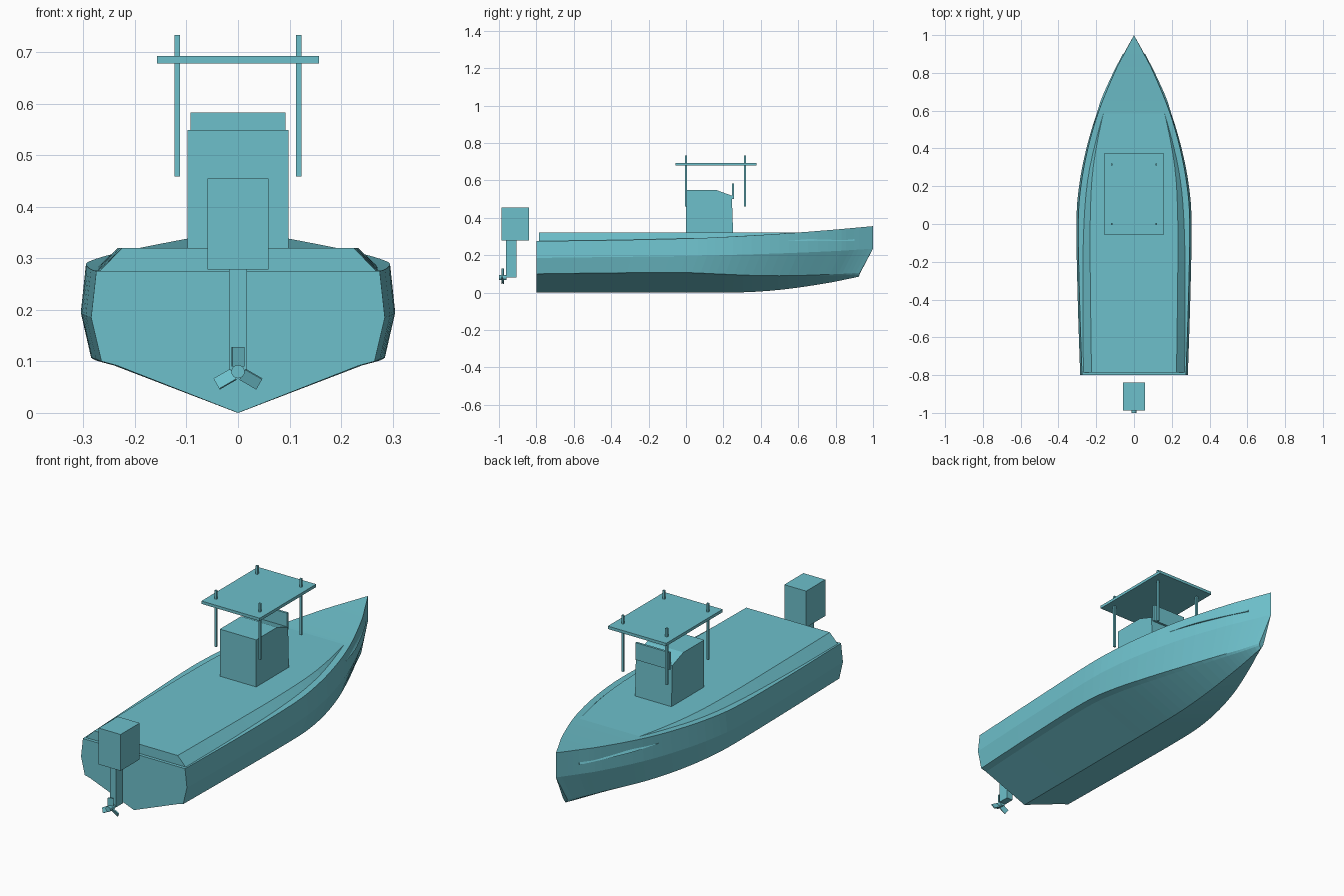
import bpy, bmesh
from math import radians
from mathutils import Matrix, Vector

if "Cube" in bpy.data.objects:
    bpy.data.objects.remove(bpy.data.objects["Cube"], do_unlink=True)

TEAL = (0.155, 0.53, 0.60, 1.0)
paint = bpy.data.materials.new("teal_paint")
paint.use_nodes = True
paint.diffuse_color = TEAL
paint.node_tree.nodes["Principled BSDF"].inputs["Base Color"].default_value = TEAL


def finish(name, bm):
    bmesh.ops.remove_doubles(bm, verts=bm.verts, dist=0.0001)
    bmesh.ops.recalc_face_normals(bm, faces=bm.faces)
    mesh = bpy.data.meshes.new(name)
    bm.to_mesh(mesh)
    bm.free()
    mesh.materials.append(paint)
    obj = bpy.data.objects.new(name, mesh)
    bpy.context.collection.objects.link(obj)
    return obj


def box(name, low, high):
    low, high = Vector(low), Vector(high)
    bm = bmesh.new()
    bmesh.ops.create_cube(bm, size=1, matrix=Matrix.Translation((low + high) / 2)
                          @ Matrix.Diagonal((high - low).to_4d()))
    return finish(name, bm)


def smooth(values, steps=4):
    """Catmull-Rom resampling of a row of numbers."""
    out = []
    last = len(values) - 1
    for i in range(last):
        b, c = values[i], values[i + 1]
        a = values[i - 1] if i else 2 * b - c
        d = values[i + 2] if i + 2 <= last else 2 * c - b
        for k in range(steps):
            t = k / steps
            out.append(b + t * ((c - a) + t * ((2*a - 5*b + 4*c - d) + t * (3*b - a - 3*c + d))) / 2)
    return out + [values[-1]]


def loft(name, rows):
    """Each row holds y, half width and height per station; mirrored across x."""
    rows = [[smooth(part) for part in row] for row in rows]
    bm = bmesh.new()
    loops = []
    for i in range(len(rows[0][0])):
        side = [(w[i], y[i], z[i]) for y, w, z in rows]
        loop = side + [(-x, y, z) for x, y, z in reversed(side)]
        loops.append([bm.verts.new(p) for p in loop])
    for a, b in zip(loops, loops[1:]):
        for j in range(len(a)):
            k = (j + 1) % len(a)
            bm.faces.new((a[j], a[k], b[k], b[j]))
    bm.faces.new(loops[0])
    bm.faces.new(loops[-1])
    return finish(name, bm)


# Hull: keel, inner chine, outer chine, side knuckle and sheer
stations = [-0.8, -0.4, 0, 0.2, 0.4, 0.6, 0.8, 0.9, 1]


def ys(end):
    return [-0.8 + (y + 0.8) * (end + 0.8) / 1.8 for y in stations]


sheer_w = [0.275, 0.288, 0.295, 0.281, 0.244, 0.186, 0.104, 0.053, 0]
knuckle_w = [w + d for w, d in zip(sheer_w, [0.01, 0.01, 0.01, 0.01, 0.008, 0.006, 0.004, 0.002, 0])]
chine_w = [0.265, 0.278, 0.285, 0.27, 0.228, 0.168, 0.092, 0.05, 0.012]
inner_w = [w - d for w, d in zip(chine_w, [0.03] * 4 + [0.025, 0.02, 0.012, 0.007, 0.003])]
chine_z = [0.1, 0.105, 0.107, 0.1, 0.092, 0.09, 0.096, 0.1, 0.106]
inner_z = [z - 0.008 for z in chine_z]
loft("hull", [
    (ys(0.925), [0] * 9, [0, 0, 0, 0, 0.003, 0.019, 0.047, 0.065, 0.085]),
    (ys(0.928), inner_w, inner_z),
    (ys(0.93), chine_w, chine_z),
    (ys(1), knuckle_w, [0.185, 0.19, 0.195, 0.2, 0.206, 0.213, 0.222, 0.228, 0.235]),
    (ys(1), sheer_w, [0.275, 0.28, 0.289, 0.297, 0.308, 0.321, 0.337, 0.346, 0.355]),
])

# Raised deck with sloping sides, running into the bow
deck_y = [-0.785, -0.4, 0, 0.3, 0.6, 0.75, 0.9]
deck_low = [0.268, 0.276, 0.28, 0.262, 0.193, 0.134, 0.06]
deck_top = [0.225, 0.23, 0.232, 0.216, 0.158, 0.1, 0.035]
loft("raised_deck", [
    (deck_y, deck_low, [0.275] * 7),
    (deck_y, deck_top, [0.32] * 7),
])

# Cabin console from a side profile
bm = bmesh.new()
profile = [(0, 0.315), (0.252, 0.315), (0.245, 0.518), (0.16, 0.549), (0, 0.549)]
face = bm.faces.new([bm.verts.new((-0.098, y, z)) for y, z in profile])
side = bmesh.ops.extrude_face_region(bm, geom=[face])["geom"]
bmesh.ops.translate(bm, vec=(0.196, 0, 0), verts=[v for v in side if isinstance(v, bmesh.types.BMVert)])
finish("console", bm)
box("windscreen", (-0.092, 0.246, 0.5), (0.092, 0.257, 0.583))

# Canopy and its posts
box("canopy", (-0.157, -0.057, 0.678), (0.157, 0.377, 0.692))
for side, x in (("left", 0.118), ("right", -0.118)):
    for end, y in (("rear", 0.0), ("front", 0.316)):
        box(f"{side}_{end}_post", (x - 0.005, y - 0.005, 0.459), (x + 0.005, y + 0.005, 0.733))

# Outboard motor
box("motor_cowl", (-0.059, -0.987, 0.278), (0.059, -0.84, 0.455))
box("motor_leg", (-0.017, -0.962, 0.08), (0.017, -0.907, 0.278))

# Propeller hub and three pitched blades
hub = Vector((0, -0.98, 0.08))
bm = bmesh.new()
bmesh.ops.create_cone(bm, cap_ends=True, segments=16, radius1=0.013, radius2=0.013, depth=0.04,
                      matrix=Matrix.Translation(hub) @ Matrix.Rotation(radians(90), 4, "X"))
finish("propeller_hub", bm)
for i in range(3):
    bm = bmesh.new()
    bmesh.ops.create_cube(bm, size=1, matrix=Matrix.Translation(hub)
                          @ Matrix.Rotation(radians(120 * i), 4, "Y")
                          @ Matrix.Translation((0, 0, 0.029))
                          @ Matrix.Rotation(radians(25), 4, "Z")
                          @ Matrix.Diagonal((0.025, 0.005, 0.038, 1)))
    finish(f"propeller_blade_{i + 1}", bm)
